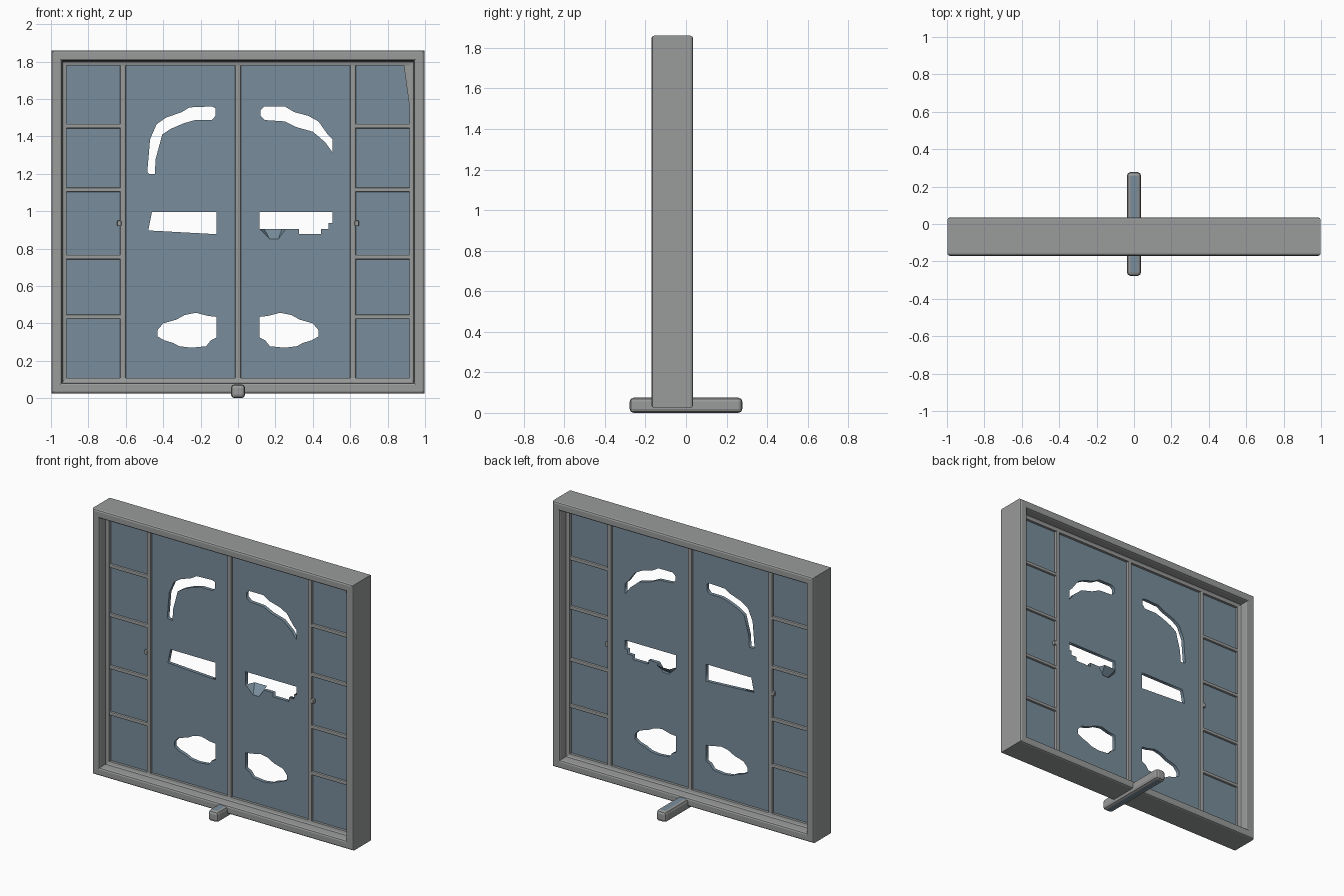
import bpy, bmesh, math

if "Cube" in bpy.data.objects:
    bpy.data.objects.remove(bpy.data.objects["Cube"])

def material(name, rgb):
    m = bpy.data.materials.new(name)
    m.diffuse_color = (*rgb, 1)
    m.use_nodes = True
    m.node_tree.nodes["Principled BSDF"].inputs["Base Color"].default_value = m.diffuse_color
    return m

GREY = material("grey metal", (0.32, 0.325, 0.325))
BLUE = material("blue glass", (0.19, 0.27, 0.335))
MID = -0.068           # depth of the pane centre

def finish(name, mesh, *mats):
    ob = bpy.data.objects.new(name, mesh)
    bpy.context.collection.objects.link(ob)
    for m in mats:
        mesh.materials.append(m)
    return ob

def box(name, x, y, z, mat, bevel=0.006):
    bm = bmesh.new()
    bmesh.ops.create_cube(bm, size=1)
    for v in bm.verts:
        v.co = [r[0] if c < 0 else r[1] for c, r in zip(v.co, (x, y, z))]
    if bevel:
        bmesh.ops.bevel(bm, geom=bm.edges[:], offset=bevel, segments=2,
                        profile=0.5, affect='EDGES')
    me = bpy.data.meshes.new(name)
    bm.to_mesh(me)
    bm.free()
    return finish(name, me, mat)

def plate(name, outlines, y, half, mat):
    """Flat upright plate; the first outline is the rim, the others are holes."""
    cu = bpy.data.curves.new(name + "_outline", 'CURVE')
    cu.dimensions = '2D'
    cu.fill_mode = 'BOTH'
    cu.extrude = half
    for pts in outlines:
        sp = cu.splines.new('POLY')
        sp.points.add(len(pts) - 1)
        for p, (px, pz) in zip(sp.points, pts):
            p.co = (px, pz, 0, 1)
        sp.use_cyclic_u = True
    tmp = bpy.data.objects.new("tmp", cu)
    bpy.context.collection.objects.link(tmp)
    dg = bpy.context.evaluated_depsgraph_get()
    me = bpy.data.meshes.new_from_object(tmp.evaluated_get(dg))
    bpy.data.objects.remove(tmp)
    for v in me.vertices:
        v.co = (v.co.x, y - v.co.z, v.co.y)
    me.materials.clear()
    return finish(name, me, mat)

# Outer frame: stepped profile (inset, y) swept round a rectangle
F, B = -0.17, 0.035
profile = [(0, F + .012), (.004, F + .004), (.012, F), (.045, F), (.053, F + .004), (.057, F + .014),
           (.060, MID - .04), (.066, MID - .034), (.082, MID - .03), (.082, MID + .03), (.066, MID + .034),
           (.060, MID + .04), (.057, B - .014), (.053, B - .004), (.045, B), (.012, B),
           (.004, B - .004), (0, B - .012)]
bm = bmesh.new()
rings = []
for d, y in profile:
    l, t, b = 0.998 - d, 1.86 - d, 0.025 + d
    rings.append([bm.verts.new(c) for c in ((-l, y, b), (l, y, b), (l, y, t), (-l, y, t))])
for i, r in enumerate(rings):
    n = rings[(i + 1) % len(rings)]
    for k in range(4):
        j = (k + 1) % 4
        bm.faces.new((r[k], r[j], n[j], n[k]))
bmesh.ops.recalc_face_normals(bm, faces=bm.faces[:])
me = bpy.data.meshes.new("outer_frame")
bm.to_mesh(me)
bm.free()
finish("outer_frame", me, GREY)

# Glass pane with its six cut openings
arc_left = [(-.12, 1.55), (-.14, 1.56), (-.26, 1.555), (-.30, 1.53), (-.385, 1.50), (-.435, 1.465),
            (-.47, 1.385), (-.485, 1.21), (-.475, 1.20), (-.445, 1.20), (-.44, 1.28), (-.405, 1.41),
            (-.36, 1.44), (-.29, 1.47), (-.23, 1.487), (-.14, 1.487), (-.12, 1.51)]
arc_right = [(.12, 1.54), (.14, 1.56), (.25, 1.56), (.30, 1.53), (.375, 1.51), (.43, 1.48), (.48, 1.41),
             (.505, 1.385), (.505, 1.315), (.465, 1.37), (.40, 1.425), (.31, 1.45), (.25, 1.48),
             (.145, 1.487), (.12, 1.51)]
slot_left = [(-.46, .995), (-.115, .995), (-.115, .877), (-.48, .897)]
slot_right = [(.115, .995), (.505, .995), (.505, .936), (.485, .936), (.485, .905), (.445, .905), (.445, .877),
              (.325, .877), (.325, .905), (.255, .905), (.215, .85), (.17, .85), (.115, .905)]
oval = [(.115, .435), (.16, .44), (.225, .457), (.285, .445), (.33, .42), (.40, .40), (.43, .365), (.43, .33),
        (.395, .31), (.345, .295), (.315, .278), (.25, .27), (.17, .278), (.145, .31), (.115, .325)]
oval_left = [(-x, z) for x, z in oval]
rim = [(-.93, .09), (.93, .09), (.93, 1.795), (-.93, 1.795)]
plate("glass_pane", [rim, arc_left, arc_right, slot_left, slot_right, oval, oval_left],
      MID, 0.012, BLUE)

# Sloping dent below the right slot
bm = bmesh.new()
vs = [bm.verts.new(c) for c in ((.115, MID - .01, .905), (.17, MID - .01, .85), (.215, MID - .01, .85),
                                (.255, MID - .01, .905), (.235, MID + .05, .905), (.14, MID + .05, .905))]
for f in ((0, 1, 5), (1, 2, 4, 5), (2, 3, 4)):
    bm.faces.new([vs[i] for i in f])
me = bpy.data.meshes.new("slot_dent")
bm.to_mesh(me)
bm.free()
finish("slot_dent", me, BLUE)

# Glazing bars
depth = (MID - 0.03, MID + 0.03)
for name, x in (("centre_bar", 0), ("left_bar", -.615), ("right_bar", .615)):
    box(name, (x - .015, x + .015), depth, (.09, 1.795), GREY)
for side, s in (("left", -1), ("right", 1)):
    for z in (.435, .755, 1.115, 1.455):
        box(side + "_cross_bar", tuple(sorted((s * .615, s * .93))),
            (MID - .027, MID + .027), (z - .012, z + .012), GREY)
    # Small knob on the upright
    box(side + "_knob", (s * .635 - .012, s * .635 + .012), (MID - .035, MID + .03),
        (.92, .95), GREY)

# Thickened upper right corner of the frame
plate("corner_gusset", [[(.885, 1.79), (.93, 1.79), (.93, 1.46), (.918, 1.55)]], MID - .01, .012, GREY)

# Floor foot: chamfered bar with blue top and bottom strips
foot = box("foot", (-.038, .038), (-.278, .278), (0, .075), GREY, 0.02)
foot.data.materials.append(BLUE)
for p in foot.data.polygons:
    if abs(p.normal.z) > 0.95:
        p.material_index = 1
